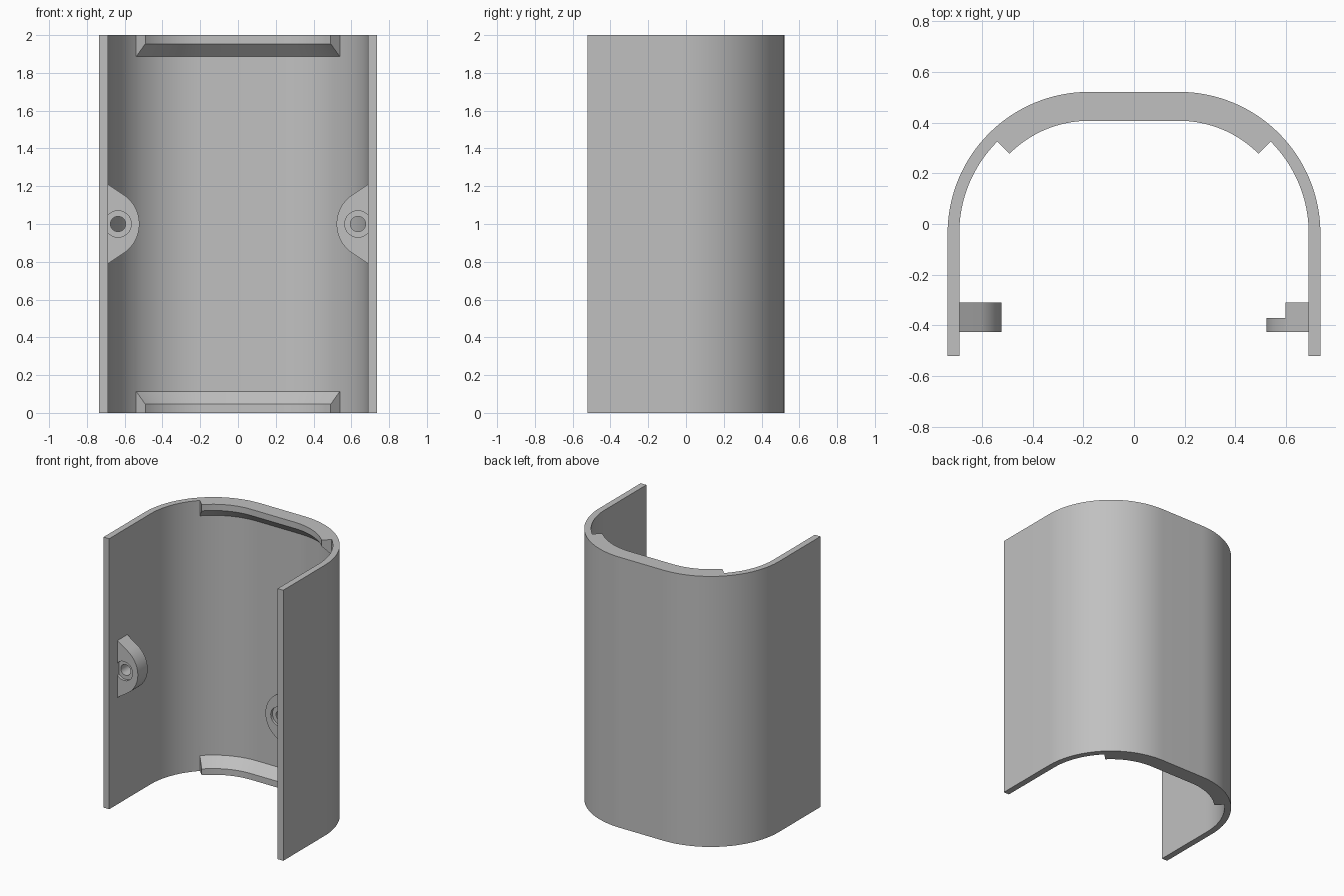
import bpy
import bmesh
from math import cos, sin, radians, acos, pi
from mathutils import Vector

cube = bpy.data.objects.get("Cube")
if cube:
    bpy.data.objects.remove(cube, do_unlink=True)

grey = bpy.data.materials.new("plain grey")
grey.use_nodes = True
COLOUR = (0.53, 0.53, 0.53, 1)
grey.diffuse_color = COLOUR
grey.node_tree.nodes["Principled BSDF"].inputs["Base Color"].default_value = COLOUR

# Corner arc centre and wall radii
CX, CY = 0.177, -0.037
OUTER, INNER, RIB = 0.558, 0.512, 0.444
FRONT, HEIGHT = -0.521, 2.0
HOLE_X, MID = 0.635, 1.0


def make_object(name, bm):
    bmesh.ops.recalc_face_normals(bm, faces=bm.faces)
    mesh = bpy.data.meshes.new(name)
    bm.to_mesh(mesh)
    bm.free()
    mesh.materials.append(grey)
    obj = bpy.data.objects.new(name, mesh)
    bpy.context.collection.objects.link(obj)
    return obj


def arc_path(limit, steps):
    """Frames (origin, direction) from one side over the flat back to the other."""
    path = []
    for side, start, end in ((1, limit, 90), (-1, 90, 180 - limit)):
        for i in range(steps + 1):
            a = radians(start + (end - start) * i / steps)
            path.append((Vector((side * CX, CY, 0)), Vector((cos(a), sin(a), 0))))
    return path


def sweep(name, path, section):
    """Sweep a (radius, z) section along the path and cap both ends."""
    bm = bmesh.new()
    rings = [[bm.verts.new(o + d * r + Vector((0, 0, z))) for r, z in section]
             for o, d in path]
    n = len(section)
    for a, b in zip(rings, rings[1:]):
        for i in range(n):
            j = (i + 1) % n
            bm.faces.new((a[i], a[j], b[j], b[i]))
    bm.faces.new(rings[0])
    bm.faces.new(rings[-1])
    return make_object(name, bm)


def prism(name, outline, y0, y1):
    """Extrude an (x, z) outline along y."""
    bm = bmesh.new()
    face = bm.faces.new([bm.verts.new((x, y0, z)) for x, z in outline])
    out = bmesh.ops.extrude_face_region(bm, geom=[face])
    verts = [v for v in out["geom"] if isinstance(v, bmesh.types.BMVert)]
    bmesh.ops.translate(bm, verts=verts, vec=(0, y1 - y0, 0))
    return make_object(name, bm)


def circle(x, radius, count=40):
    return [(x + radius * cos(2 * pi * i / count), MID + radius * sin(2 * pi * i / count))
            for i in range(count)]


def combine(target, tool, operation):
    """Apply a boolean and remove the spent tool."""
    mod = target.modifiers.new("join", "BOOLEAN")
    mod.operation, mod.object, mod.solver = operation, tool, "EXACT"
    bpy.context.view_layer.objects.active = target
    bpy.ops.object.modifier_apply(modifier=mod.name)
    bpy.data.objects.remove(tool, do_unlink=True)


# Curved shell with straight side walls
ends = [(Vector((s * CX, FRONT, 0)), Vector((s, 0, 0))) for s in (1, -1)]
shell = sweep("curved_shell", [ends[0]] + arc_path(0, 32) + [ends[1]],
              [(OUTER, 0), (OUTER, HEIGHT), (INNER, HEIGHT), (INNER, 0)])

# Chamfered ribs inside the top and bottom rims
EMBED = INNER + 0.02
for name, rim, step in (("top_rib", HEIGHT, -1), ("bottom_rib", 0, 1)):
    section = [(EMBED, rim), (RIB, rim), (RIB, rim + step * 0.046),
               (INNER, rim + step * 0.114), (EMBED, rim + step * 0.114)]
    combine(shell, sweep(name, arc_path(45, 16), section), "UNION")

# Screw lugs: rounded nose with straight flanks running into the wall
LUG_X, LUG_R, WALL_X = 0.708, 0.186, 0.71
FLANK = acos(-0.55)
for side, label in ((1, "left"), (-1, "right")):
    nose = [(LUG_X + LUG_R * cos(a), MID + LUG_R * sin(a))
            for a in (FLANK + (2 * pi - 2 * FLANK) * i / 32 for i in range(33))]
    reach = (WALL_X - nose[0][0]) * 0.66
    outline = [(WALL_X, nose[0][1] + reach)] + nose + [(WALL_X, nose[-1][1] - reach)]
    lug = prism(label + "_lug", [(side * x, z) for x, z in outline], -0.425, -0.31)
    hole_x = side * HOLE_X
    cuts = [(0.04, -0.5, -0.2), (0.07, -0.5, -0.405)]
    if side == 1:
        cuts.append((0.155, -0.37, -0.2))  # pocket behind the left lug
    for radius, y0, y1 in cuts:
        combine(lug, prism("cutter", circle(hole_x, radius), y0, y1), "DIFFERENCE")
    # Keep the cuts out of the wall by joining afterwards
    combine(shell, lug, "UNION")

# Merge coplanar pieces, then smooth the curved faces
bm = bmesh.new()
bm.from_mesh(shell.data)
bmesh.ops.remove_doubles(bm, verts=bm.verts, dist=0.0001)
bmesh.ops.dissolve_limit(bm, angle_limit=0.005, verts=bm.verts, edges=bm.edges)
bm.to_mesh(shell.data)
bm.free()
bpy.ops.object.select_all(action="DESELECT")
shell.select_set(True)
bpy.context.view_layer.objects.active = shell
bpy.ops.object.shade_smooth_by_angle(angle=radians(25))
